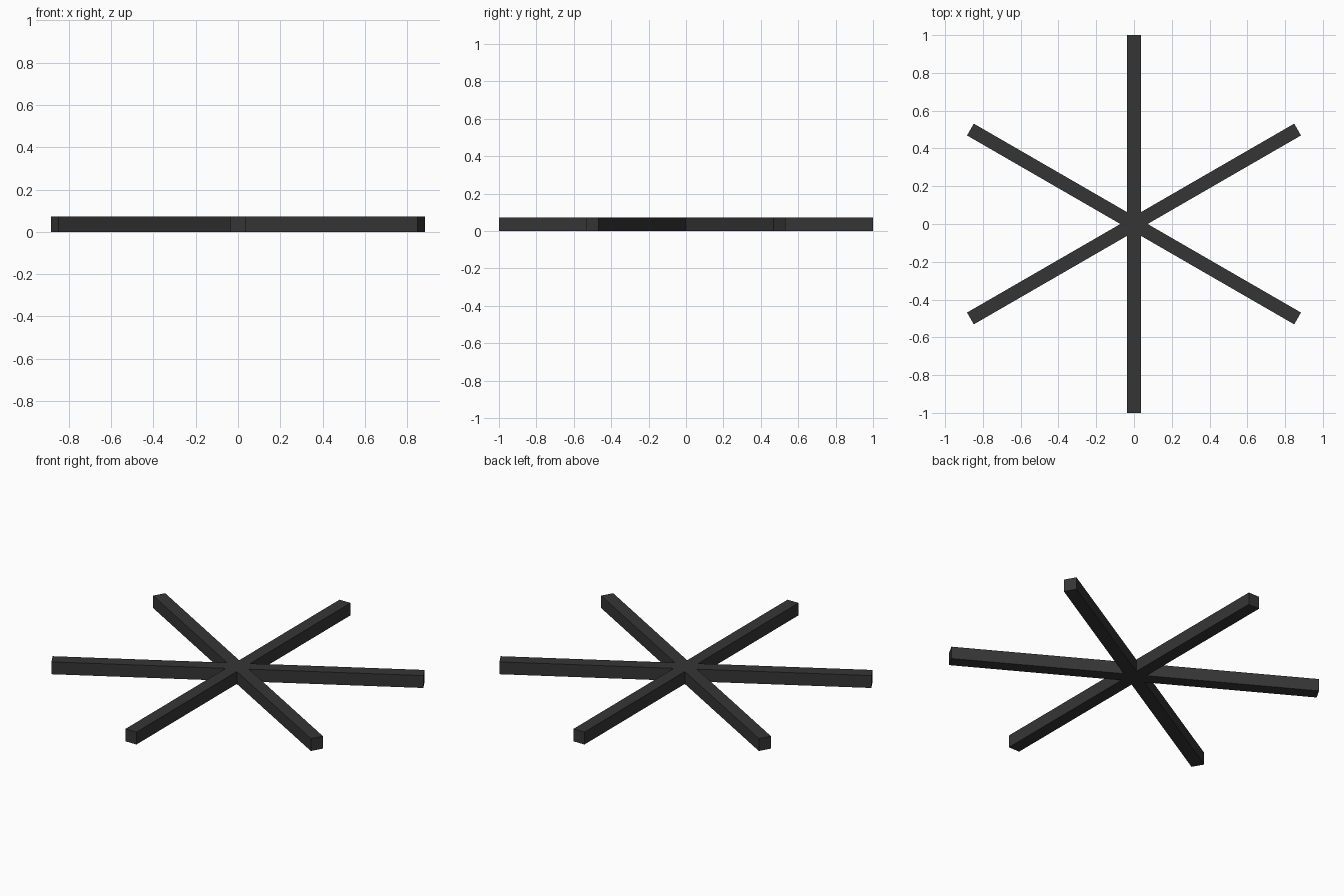
import bpy, bmesh, math
from mathutils import Vector

cube = bpy.data.objects.get("Cube")
if cube:
    bpy.data.objects.remove(cube, do_unlink=True)

ARMS = 6
LENGTH = 1.0     # centre to arm tip
WIDTH = 0.072    # arm width
HEIGHT = 0.073   # arm thickness

# Dark grey material
mat = bpy.data.materials.new("dark_grey")
mat.use_nodes = True
colour = (0.036, 0.036, 0.037, 1.0)
mat.diffuse_color = colour
bsdf = mat.node_tree.nodes["Principled BSDF"]
bsdf.inputs["Base Color"].default_value = colour
bsdf.inputs["Roughness"].default_value = 0.7

bm = bmesh.new()
step = 2 * math.pi / ARMS

# Hexagonal hub: each side is exactly one arm wide
hub_radius = WIDTH / (2 * math.sin(step / 2))
hub = [bm.verts.new((hub_radius * math.cos(i * step),
                     hub_radius * math.sin(i * step), 0)) for i in range(ARMS)]
bm.faces.new(hub)

# Straight arms growing out of the hub sides
for i in range(ARMS):
    a, b = hub[i], hub[(i + 1) % ARMS]
    angle = (i + 0.5) * step
    along = Vector((math.cos(angle), math.sin(angle), 0))
    reach = along * (LENGTH - hub_radius * math.cos(step / 2))
    tip_a = bm.verts.new(a.co + reach)
    tip_b = bm.verts.new(b.co + reach)
    bm.faces.new((a, tip_a, tip_b, b))

# Thicken the flat star into a solid
top = bmesh.ops.extrude_face_region(bm, geom=bm.faces[:])
verts = [g for g in top["geom"] if isinstance(g, bmesh.types.BMVert)]
bmesh.ops.translate(bm, verts=verts, vec=(0, 0, HEIGHT))
bmesh.ops.recalc_face_normals(bm, faces=bm.faces[:])

mesh = bpy.data.meshes.new("six_arm_cross")
bm.to_mesh(mesh)
bm.free()
mesh.materials.append(mat)
star = bpy.data.objects.new("six_arm_cross", mesh)
bpy.context.collection.objects.link(star)
